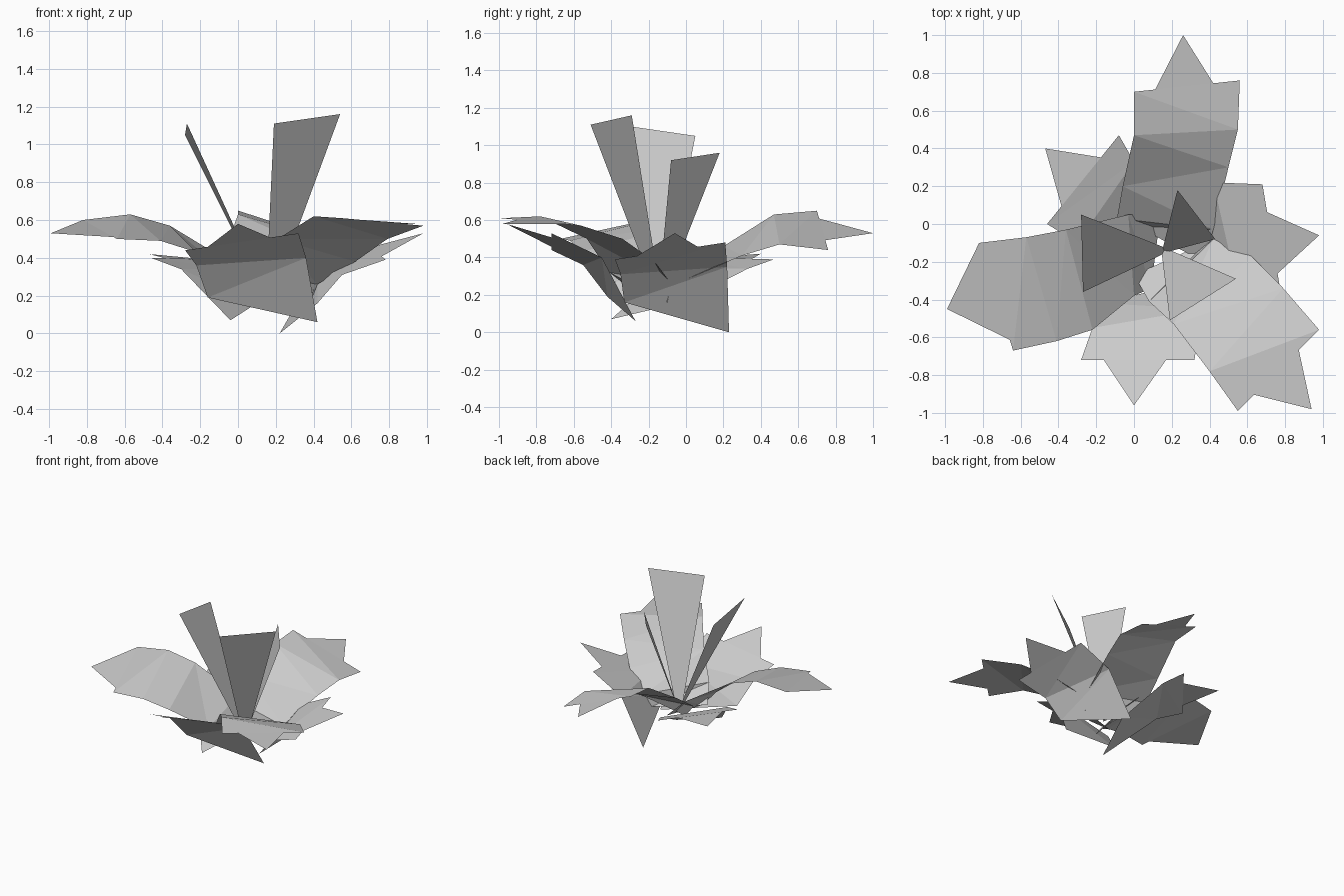
import bpy
import bmesh
from mathutils import Vector

cube = bpy.data.objects.get("Cube")
if cube:
    bpy.data.objects.remove(cube, do_unlink=True)

# Single matte grey for the whole plant
leaf_grey = bpy.data.materials.new("leaf_grey")
leaf_grey.use_nodes = True
colour = (0.59, 0.59, 0.59, 1)
leaf_grey.diffuse_color = colour
leaf_grey.node_tree.nodes["Principled BSDF"].inputs["Base Color"].default_value = colour

# Common point where the tall blades are rooted
ROOT = Vector((.16, -.14, .17))


def finish(name, bm):
    """Turn every face upward and link the sheet as a flat-shaded object."""
    bm.normal_update()
    for face in bm.faces:
        if face.normal.z < 0:
            face.normal_flip()
    mesh = bpy.data.meshes.new(name)
    bm.to_mesh(mesh)
    bm.free()
    mesh.materials.append(leaf_grey)
    sheet = bpy.data.objects.new(name, mesh)
    bpy.context.collection.objects.link(sheet)
    return sheet


def add_leaf(name, rows, tip=None, tip_span=(.2, .75)):
    """Skin a strip across pairs of edge points and add a pointed tip."""
    bm = bmesh.new()
    previous = None
    for left, right in rows:
        pair = [bm.verts.new(left), bm.verts.new(right)]
        if previous:
            bm.faces.new((previous[0], previous[1], pair[1], pair[0]))
        previous = pair
    bmesh.ops.triangulate(bm, faces=bm.faces[:])
    if tip:
        left, right = (Vector(point) for point in rows[-1])
        inner = [bm.verts.new(left.lerp(right, t)) for t in tip_span]
        bm.faces.new(inner + [bm.verts.new(tip)])
    return finish(name, bm)


def add_blade(name, left, right):
    """Tall flat blade widening from the root to its top edge."""
    side = (Vector(right) - Vector(left)) * .04
    return add_leaf(name, [(ROOT - side, ROOT + side), (left, right)])


# Upright blades in the centre
add_blade("front_blade", (.19, -.51, 1.11), (.54, -.29, 1.16))
add_blade("right_blade", (-.28, .05, 1.05), (-.27, -.36, 1.11))
add_blade("back_blade", (.43, -.08, .92), (.23, .18, .96))

# Long arching leaves, whose bases overlap around the centre
add_leaf("back_long_leaf", [
    ((.01, -.01, .22), (.37, -.2, .17)),
    ((-.09, .03, .34), (.42, -.03, .27)),
    ((-.06, .2, .46), (.5, .3, .41)),
    ((0, .47, .63), (.55, .5, .47)),
    ((0, .7, .65), (.56, .76, .44)),
], tip=(.26, 1, .53))

add_leaf("right_long_leaf", [
    ((.09, -.34, .16), (.14, .05, .21)),
    ((0, -.38, .27), (-.03, .05, .37)),
    ((-.22, -.56, .43), (-.36, -.03, .57)),
    ((-.41, -.62, .49), (-.57, -.07, .63)),
    ((-.64, -.67, .5), (-.82, -.1, .6)),
], tip=(-.99, -.45, .53), tip_span=(.1, 1))

add_leaf("left_long_leaf", [
    ((0, -.27, .21), (.38, -.1, .16)),
    ((.08, -.41, .32), (.42, -.08, .26)),
    ((.21, -.53, .5), (.62, -.17, .38)),
    ((.4, -.78, .62), (.79, -.34, .5)),
    ((.55, -.99, .61), (.98, -.56, .57)),
], tip=(.94, -.98, .58))

# Short outer leaves with broad low bases
add_leaf("front_short_leaf", [
    ((-.16, -.42, .19), (.42, -.27, .06)),
    ((-.22, -.55, .36), (.36, -.45, .4)),
    ((-.28, -.72, .44), (.32, -.72, .53)),
], tip=(0, -.96, .58))

add_leaf("left_short_leaf", [
    ((.42, -.33, .16), (.22, .23, 0)),
    ((.55, -.35, .31), (.42, .22, .35)),
    ((.78, -.38, .39), (.68, .21, .48)),
], tip=(.98, -.06, .53))

add_leaf("back_short_leaf", [
    ((-.04, -.4, .07), (.1, -.02, .16)),
    ((-.3, -.1, .34), (0, .33, .34)),
    ((-.46, 0, .4), (-.08, .47, .39)),
], tip=(-.47, .4, .42))
